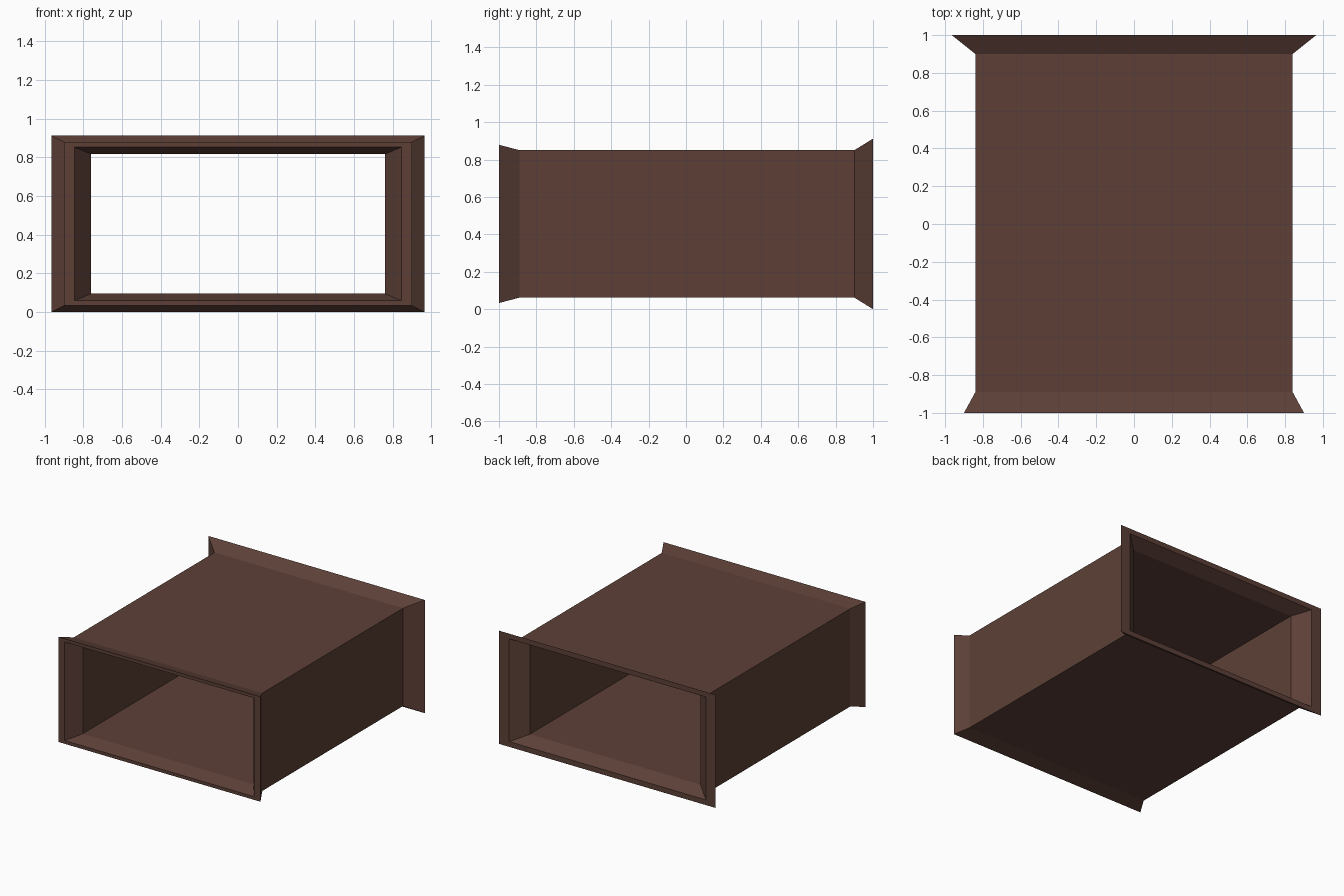
import bpy
import bmesh

if "Cube" in bpy.data.objects:
    bpy.data.objects.remove(bpy.data.objects["Cube"])

MID_Z = 0.456

# Closed wall section along the duct: (half width, y, half height)
SECTIONS = [
    (0.90, -1.00, 0.423),   # outside, front lip
    (0.84, -0.89, 0.394),
    (0.84, 0.90, 0.394),
    (0.965, 1.00, 0.456),   # outside, back lip
    (0.877, 1.00, 0.414),   # inside, back lip
    (0.76, 0.90, 0.361),
    (0.76, -0.89, 0.361),
    (0.845, -1.00, 0.397),  # inside, front lip
]

brown = bpy.data.materials.new("dark brown")
brown.diffuse_color = (0.109, 0.051, 0.038, 1)
brown.use_nodes = True
brown.node_tree.nodes["Principled BSDF"].inputs["Base Color"].default_value = brown.diffuse_color


def rectangle_ring(bm, w, y, h):
    corners = [(-1, -1), (1, -1), (1, 1), (-1, 1)]
    return [bm.verts.new((sx * w, y, MID_Z + sz * h)) for sx, sz in corners]


# Rectangular tube with flared ends, hollow right through
bm = bmesh.new()
rings = [rectangle_ring(bm, *s) for s in SECTIONS]
for i, a in enumerate(rings):
    b = rings[(i + 1) % len(rings)]
    for k in range(4):
        n = (k + 1) % 4
        bm.faces.new((a[k], a[n], b[n], b[k]))
bmesh.ops.recalc_face_normals(bm, faces=bm.faces[:])

mesh = bpy.data.meshes.new("flared_duct")
bm.to_mesh(mesh)
bm.free()
mesh.materials.append(brown)
duct = bpy.data.objects.new("flared_duct", mesh)
bpy.context.collection.objects.link(duct)
